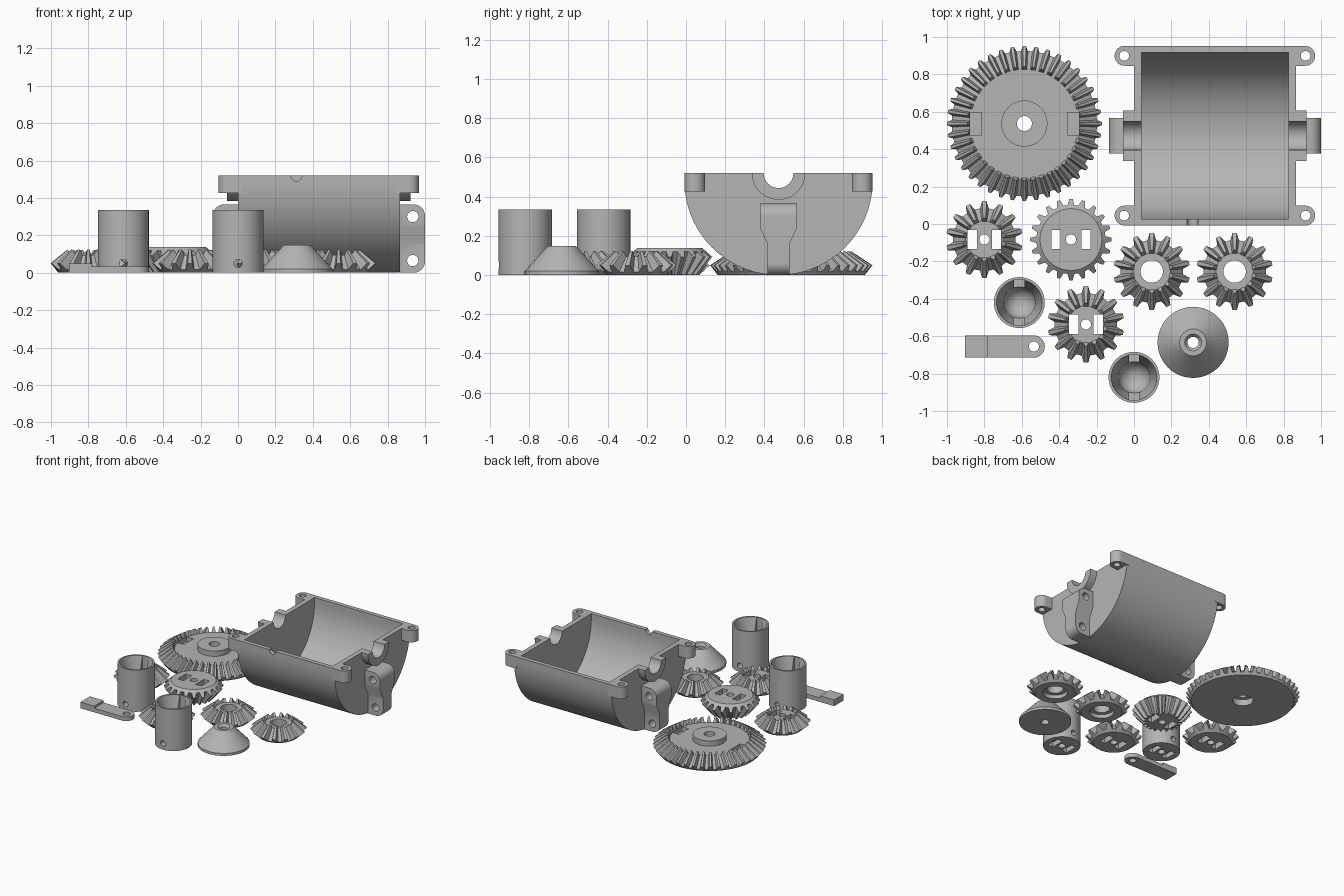
import bpy, bmesh
from math import sin, cos, pi, radians
from mathutils import Vector

if "Cube" in bpy.data.objects:
    bpy.data.objects.remove(bpy.data.objects["Cube"], do_unlink=True)

grey = bpy.data.materials.new("plain grey")
grey.use_nodes = True
grey.diffuse_color = (0.46, 0.46, 0.46, 1)
grey.node_tree.nodes["Principled BSDF"].inputs["Base Color"].default_value = grey.diffuse_color


def make(name, bm):
    bmesh.ops.recalc_face_normals(bm, faces=bm.faces)
    mesh = bpy.data.meshes.new(name)
    bm.to_mesh(mesh)
    bm.free()
    mesh.materials.append(grey)
    ob = bpy.data.objects.new(name, mesh)
    bpy.context.collection.objects.link(ob)
    return ob


def arc(cx, cy, r, a0, a1, n=24):
    step = radians(a1 - a0) / n
    return [(cx + r * cos(radians(a0) + i * step), cy + r * sin(radians(a0) + i * step))
            for i in range(n + 1)]


def prism(name, pts, axis, lo, hi):
    """Extrude a 2D outline along an axis."""
    place = {"x": lambda p, d: (d, p[0], p[1]),
             "y": lambda p, d: (p[0], d, p[1]),
             "z": lambda p, d: (p[0], p[1], d)}[axis]
    bm = bmesh.new()
    a, b = [[bm.verts.new(place(p, d)) for p in pts] for d in (lo, hi)]
    bm.faces.new(a)
    bm.faces.new(b)
    for i in range(len(pts)):
        j = (i + 1) % len(pts)
        bm.faces.new((a[i], a[j], b[j], b[i]))
    return make(name, bm)


def box(name, x0, x1, y0, y1, z0, z1):
    return prism(name, [(x0, y0), (x1, y0), (x1, y1), (x0, y1)], "z", z0, z1)


def rod(cx, cy, r, axis, lo, hi):
    return prism("cutter", arc(cx, cy, r, 0, 360, 32)[:-1], axis, lo, hi)


def boolean(ob, others, operation="DIFFERENCE"):
    bpy.context.view_layer.objects.active = ob
    for other in others:
        mod = ob.modifiers.new("cut", "BOOLEAN")
        mod.operation, mod.solver, mod.object = operation, "EXACT", other
        bpy.ops.object.modifier_apply(modifier=mod.name)
        bpy.data.objects.remove(other, do_unlink=True)


def finish(ob, x=0, y=0):
    ob.location = (x, y, 0)
    bpy.ops.object.select_all(action="DESELECT")
    ob.select_set(True)
    bpy.context.view_layer.objects.active = ob
    bpy.ops.object.shade_smooth_by_angle(angle=radians(30))


def loft(name, stations, teeth=0, hollow=False, flip=0):
    """Revolve stations (r, z) or toothed stations (root r, root z, tip r, tip z)."""
    if teeth:
        pattern = [(-0.31, 0), (-0.13, 1), (0.13, 1), (0.31, 0)]
        spots = [(2 * pi * (k + o) / teeth + pi / 2, t) for k in range(teeth) for o, t in pattern]
    else:
        spots = [(2 * pi * k / 48, 0) for k in range(48)]
    bm = bmesh.new()
    rings = []
    for s in stations:
        ring = []
        for a, tip in spots:
            r, z = s[-2:] if tip else s[:2]
            ring.append(bm.verts.new((r * cos(a), r * sin(a), flip - z if flip else z)))
        rings.append(ring)
    pairs = list(zip(rings, rings[1:]))
    if hollow:
        pairs.append((rings[-1], rings[0]))
    else:
        bm.faces.new(rings[0])
        bm.faces.new(rings[-1])
    n = len(spots)
    for a, b in pairs:
        for i in range(n):
            j = (i + 1) % n
            bm.faces.new((a[i], a[j], b[j], b[i]))
    return make(name, bm)


def drive_slots(z0, z1, near=0.04, far=0.09):
    return [box("cutter", min(s * near, s * far), max(s * near, s * far), -0.052, 0.052, z0, z1)
            for s in (-1, 1)]


# Large ring gear with hub and edge notches
ring = loft("ring_gear", [
    (0.075, 0), (0.375, 0), (0.388, 0.018, 0.414, 0.05), (0.295, 0.082, 0.305, 0.122),
    (0.29, 0.082), (0.123, 0.082), (0.123, 0.125), (0.04, 0.125), (0.04, 0.05), (0.075, 0.05)],
    teeth=40, hollow=True)
boolean(ring, [box("cutter", min(s * 0.23, s * 0.292), max(s * 0.23, s * 0.292),
                   -0.06, 0.06, 0.045, 0.2) for s in (-1, 1)])
finish(ring, -0.586, 0.537)

# Small bevel gears: two with drive slots, two with a wide bore
bevel = [(0.15, 0), (0.168, 0.016, 0.205, 0.05), (0.1, 0.095, 0.115, 0.123), (0.097, 0.095)]
for i, (x, y) in enumerate([(-0.80, -0.083), (-0.257, -0.537)]):
    gear = loft(f"side_gear_{i + 1}", [(0.027, 0)] + bevel + [(0.027, 0.095)], 14, True)
    boolean(gear, drive_slots(-0.1, 0.2))
    finish(gear, x, y)
for i, x in enumerate((0.095, 0.538)):
    gear = loft(f"spider_gear_{i + 1}", [(0.09, 0)] + bevel
                + [(0.06, 0.095), (0.06, 0.03), (0.09, 0.03)], 14, True)
    finish(gear, x, -0.254)

# Input gear, standing with its wide end up
pinion = loft("input_gear", [
    (0.027, 0), (0.165, 0), (0.185, 0.018, 0.218, 0.045), (0.115, 0.135, 0.14, 0.138),
    (0.027, 0.138)], 20, True, flip=0.138)
boolean(pinion, drive_slots(-0.1, 0.2, 0.055, 0.105))
finish(pinion, -0.337, -0.083)

# Drive cups with a tapered bore, side slots and a cross hole
bowl = arc(0, 0.175, 0.085, 0, -75, 8)
for i, (x, y) in enumerate([(-0.613, -0.42), (0, -0.82)]):
    cup = loft(f"drive_cup_{i + 1}", [(0.136, 0), (0.136, 0.335), (0.122, 0.335)] + bowl)
    boolean(cup, [box("cutter", -0.028, 0.028, -0.122, 0.122, 0.16, 0.4),
                  rod(0, 0.05, 0.022, "y", -0.2, 0.2),
                  rod(0, 0, 0.027, "z", -0.1, 0.06)] + drive_slots(-0.1, 0.04))
    finish(cup, x, y)

# Cone spacer
cone = loft("cone_spacer", [(0.03, 0), (0.19, 0), (0.19, 0.02), (0.072, 0.148), (0.045, 0.148),
                            (0.03, 0.13)], hollow=True)
finish(cone, 0.316, -0.633)

# Flat arm with a raised end and a rounded, drilled end
arm = prism("flat_arm", [(-0.904, -0.06)] + arc(-0.537, 0, 0.06, -90, 90) + [(-0.904, 0.06)],
            "z", 0, 0.033)
boolean(arm, [box("block", -0.904, -0.78, -0.06, 0.06, 0, 0.05)], "UNION")
boolean(arm, [rod(-0.535, 0, 0.027, "z", -0.1, 0.1)])
finish(arm, 0, -0.655)

# Half housing: U-shaped trough, local origin at its middle
TOP = 0.52


def trough(r, top):
    return [(-r, top)] + arc(0, 0.48, r, 180, 360, 64) + [(r, top)]


housing = prism("half_housing", trough(0.48, TOP), "x", -0.4325, 0.4325)
additions, holes = [], [prism("cutter", trough(0.446, 0.7), "x", -0.393, 0.393)]
for s in (-1, 1):
    # Bearing boss
    additions.append(prism("boss", arc(0, TOP, 0.136, 180, 360), "x",
                           *sorted((s * 0.41, s * 0.49))))
    # Mounting lug: side outline crossed with a rounded front outline
    side = [(-0.056, 0), (0.056, 0), (0.056, 0.16), (0.094, 0.24), (0.094, 0.365),
            (-0.094, 0.365), (-0.094, 0.24), (-0.056, 0.16)]
    lug = prism("lug", side, "x", *sorted((s * 0.41, s * 0.567)))
    front = [(0.3, 0)] + arc(0.507, 0.06, 0.06, -90, 0, 10) \
        + arc(0.507, 0.305, 0.06, 0, 90, 10) + [(0.3, 0.365)]
    boolean(lug, [prism("rounding", [(s * a, b) for a, b in front], "y", -0.2, 0.2)], "INTERSECT")
    additions.append(lug)
    holes += [rod(s * 0.502, z, 0.03, "y", -0.2, 0.2) for z in (0.065, 0.3)]
    # Corner screw tabs
    for t in (-1, 1):
        tab = [(0.41, -0.053)] + arc(0.483, 0, 0.053, -90, 90) + [(0.41, 0.053)]
        additions.append(prism("tab", [(s * a, t * 0.427 + b) for a, b in tab], "z", 0.425, TOP))
        holes.append(rod(s * 0.485, t * 0.427, 0.026, "z", 0.3, 0.7))
# Shaft bore and small front notch
holes.append(rod(0, TOP, 0.076, "x", -0.7, 0.7))
holes.append(rod(-0.12, TOP, 0.03, "y", -0.6, -0.4))
boolean(housing, additions, "UNION")
boolean(housing, holes)
finish(housing, 0.4325, 0.472)
